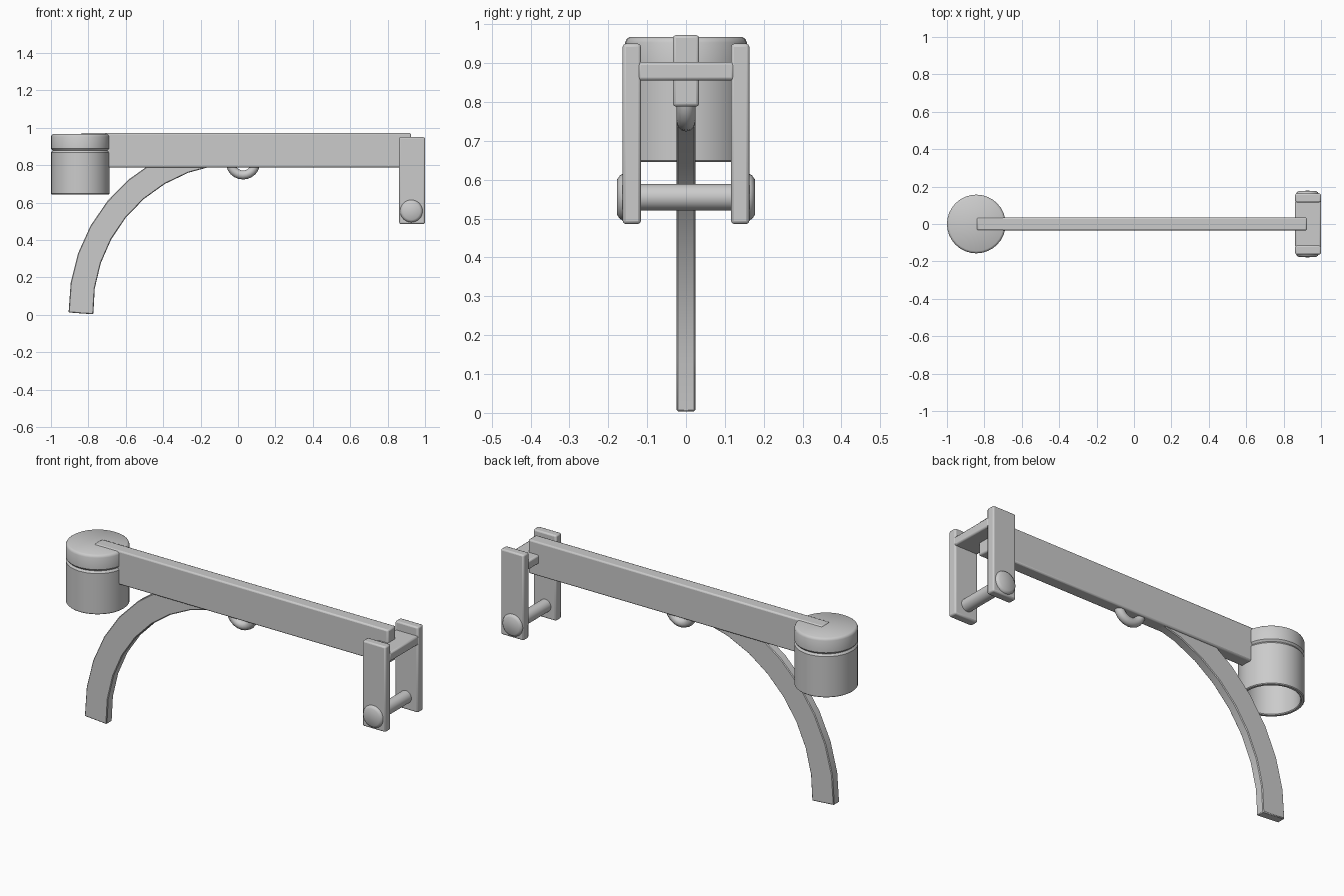
import bpy, bmesh, math
from mathutils import Matrix

if "Cube" in bpy.data.objects:
    bpy.data.objects.remove(bpy.data.objects["Cube"])


def finish(name, bm, bevel=0.0, segments=2):
    bmesh.ops.recalc_face_normals(bm, faces=bm.faces)
    me = bpy.data.meshes.new(name)
    bm.to_mesh(me)
    bm.free()
    ob = bpy.data.objects.new(name, me)
    bpy.context.collection.objects.link(ob)
    if bevel:
        m = ob.modifiers.new("bevel", 'BEVEL')
        m.width, m.segments, m.limit_method = bevel, segments, 'ANGLE'
    bpy.ops.object.select_all(action='DESELECT')
    ob.select_set(True)
    bpy.context.view_layer.objects.active = ob
    bpy.ops.object.shade_smooth_by_angle(angle=math.radians(35))
    return ob


def box(name, x, y, z, bevel=0.008):
    bm = bmesh.new()
    bmesh.ops.create_cube(bm, size=1)
    for v in bm.verts:
        v.co = [(lo + hi) / 2 + c * (hi - lo) for c, (lo, hi) in zip(v.co, (x, y, z))]
    return finish(name, bm, bevel)


def lathe(name, profile, loc, axis='Z', n=32):
    """Spin (radius, height) points round an axis; radius 0 closes the end."""
    bm = bmesh.new()
    vs = [bm.verts.new((r, 0, h)) for r, h in profile]
    edges = [bm.edges.new(p) for p in zip(vs, vs[1:])]
    bmesh.ops.spin(bm, geom=vs + edges, cent=(0, 0, 0), axis=(0, 0, 1),
                   angle=2 * math.pi, steps=n)
    bmesh.ops.remove_doubles(bm, verts=bm.verts, dist=1e-5)
    rot = Matrix.Rotation(math.pi / 2, 4, 'X') if axis == 'Y' else Matrix()
    bm.transform(Matrix.Translation(loc) @ rot)
    return finish(name, bm)


# Main beam
box("beam", (-0.84, 0.925), (-0.034, 0.034), (0.788, 0.972))

# Curved arm: quarter ring sweeping down from the beam
bm = bmesh.new()
cx, cz, half, steps = 0.006, 0.029, 0.024, 9
rings = []
for i in range(steps + 1):
    ring = []
    for r, y, start in ((0.78, -half, 181.9), (0.912, -half, 181),
                        (0.912, half, 181), (0.78, half, 181.9)):
        a = math.radians(start + (90 - start) * i / steps)
        ring.append(bm.verts.new((cx + r * math.cos(a), y, cz + r * math.sin(a))))
    rings.append(ring)
for a, b in zip(rings, rings[1:]):
    for k in range(4):
        bm.faces.new((a[k], a[(k + 1) % 4], b[(k + 1) % 4], b[k]))
bm.faces.new(rings[0])
bm.faces.new(rings[-1])
finish("curved_arm", bm, 0.004, 1)

# Small hanging ring half sunk into the beam
tube = [(0.068 + 0.024 * math.cos(k * math.pi / 6), 0.024 * math.sin(k * math.pi / 6))
        for k in range(13)]
lathe("hanging_ring", tube, (0.027, 0, 0.816), 'Y', 24)

# Round cap and the open-bottomed cup beneath it
lathe("cap", [(0, 0.875), (0.143, 0.875), (0.149, 0.879), (0.157, 0.889), (0.157, 0.953),
              (0.153, 0.962), (0.145, 0.967), (0, 0.967)], (-0.843, 0, 0))
lathe("cup", [(0, 0.86), (0.138, 0.86), (0.138, 0.649), (0.142, 0.645), (0.153, 0.645),
              (0.157, 0.649), (0.157, 0.868), (0.149, 0.879), (0, 0.879)], (-0.843, 0, 0))

# End bracket: two side plates and a cross bar
for s, side in ((-1, "front"), (1, "back")):
    y = sorted((s * 0.116, s * 0.163))
    box(side + "_plate", (0.862, 1.0), y, (0.486, 0.95))
box("cross_bar", (0.862, 1.0), (-0.125, 0.125), (0.855, 0.903))

# Pin with a rounded head at each end
half_pin = [(0.034, 0), (0.034, 0.15), (0.060, 0.15), (0.060, 0.163), (0.056, 0.170),
            (0.046, 0.177), (0.0, 0.178)]
pin = [(r, -h) for r, h in reversed(half_pin[1:])] + half_pin[1:]
lathe("pin", pin, (0.927, 0, 0.555), 'Y')
